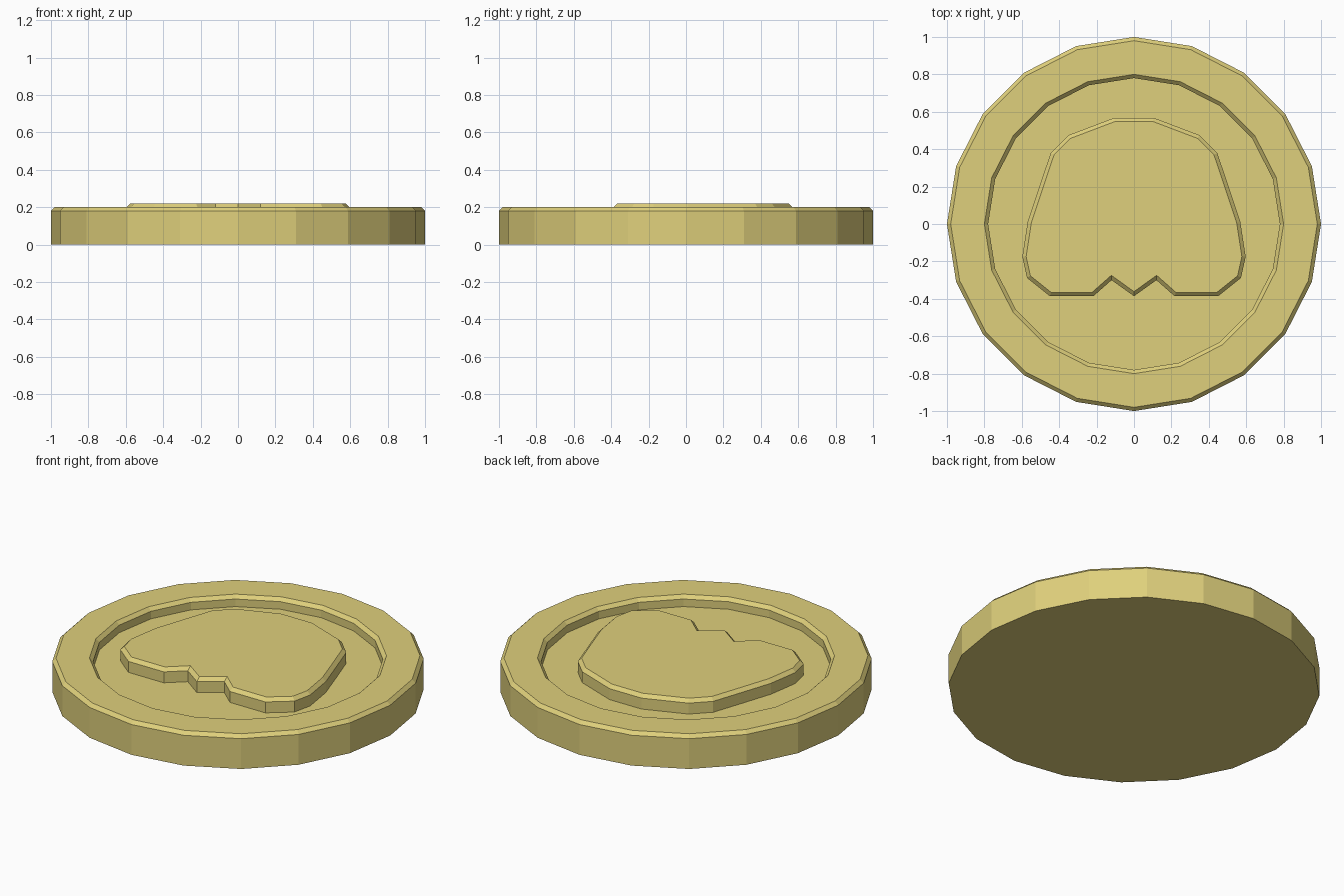
import bpy, bmesh, math

cube = bpy.data.objects.get("Cube")
if cube:
    bpy.data.objects.remove(cube, do_unlink=True)

gold = bpy.data.materials.new("pale gold")
gold.use_nodes = True
gold.diffuse_color = (0.74, 0.63, 0.20, 1)
gold.node_tree.nodes["Principled BSDF"].inputs["Base Color"].default_value = (0.74, 0.63, 0.20, 1)

SIDES = 20
FLOOR = 0.135
CHAMFER = 0.02


def finish(bm, name):
    bmesh.ops.recalc_face_normals(bm, faces=bm.faces[:])
    mesh = bpy.data.meshes.new(name)
    bm.to_mesh(mesh)
    bm.free()
    mesh.materials.append(gold)
    obj = bpy.data.objects.new(name, mesh)
    bpy.context.collection.objects.link(obj)
    return obj


def lathe(name, profile):
    """Stack of rings from (radius, height) pairs, capped at both ends."""
    bm = bmesh.new()
    rings = []
    for r, z in profile:
        angles = [math.tau * i / SIDES for i in range(SIDES)]
        rings.append([bm.verts.new((r * math.cos(a), r * math.sin(a), z)) for a in angles])
    for low, high in zip(rings, rings[1:]):
        for i in range(SIDES):
            j = (i + 1) % SIDES
            bm.faces.new((low[i], low[j], high[j], high[i]))
    bm.faces.new(rings[0])
    bm.faces.new(rings[-1])
    return finish(bm, name)


def chamfered_plate(name, outline, bottom, top):
    """Extrude an outline upwards and chamfer its upper border."""
    bm = bmesh.new()
    base = bm.faces.new([bm.verts.new((x, y, bottom)) for x, y in outline])
    extruded = bmesh.ops.extrude_face_region(bm, geom=[base], use_keep_orig=True)["geom"]
    verts = [g for g in extruded if isinstance(g, bmesh.types.BMVert)]
    bmesh.ops.translate(bm, verts=verts, vec=(0, 0, top - bottom))
    bmesh.ops.recalc_face_normals(bm, faces=bm.faces[:])
    border = [e for e in bm.edges if all(v in verts for v in e.verts)]
    bmesh.ops.bevel(bm, geom=border, offset=CHAMFER, segments=1, affect='EDGES')
    return finish(bm, name)


# Coin body: chamfered outer rim around a recessed floor
lathe("coin_body", [
    (1.0, 0), (1.0, 0.18), (0.98, 0.2),
    (0.8, 0.2), (0.78, 0.18), (0.78, FLOOR),
])

# Raised emblem: a dome with a notched lower edge, mirrored across x
half = [
    (0.105, 0.568), (0.35, 0.475), (0.445, 0.38), (0.504, 0.206),
    (0.568, 0.013), (0.597, -0.175), (0.572, -0.288), (0.45, -0.386),
    (0.217, -0.386), (0.12, -0.3),
]
outline = half + [(0, -0.386)] + [(-x, y) for x, y in reversed(half)]
chamfered_plate("emblem", outline, FLOOR - 0.01, 0.22)
